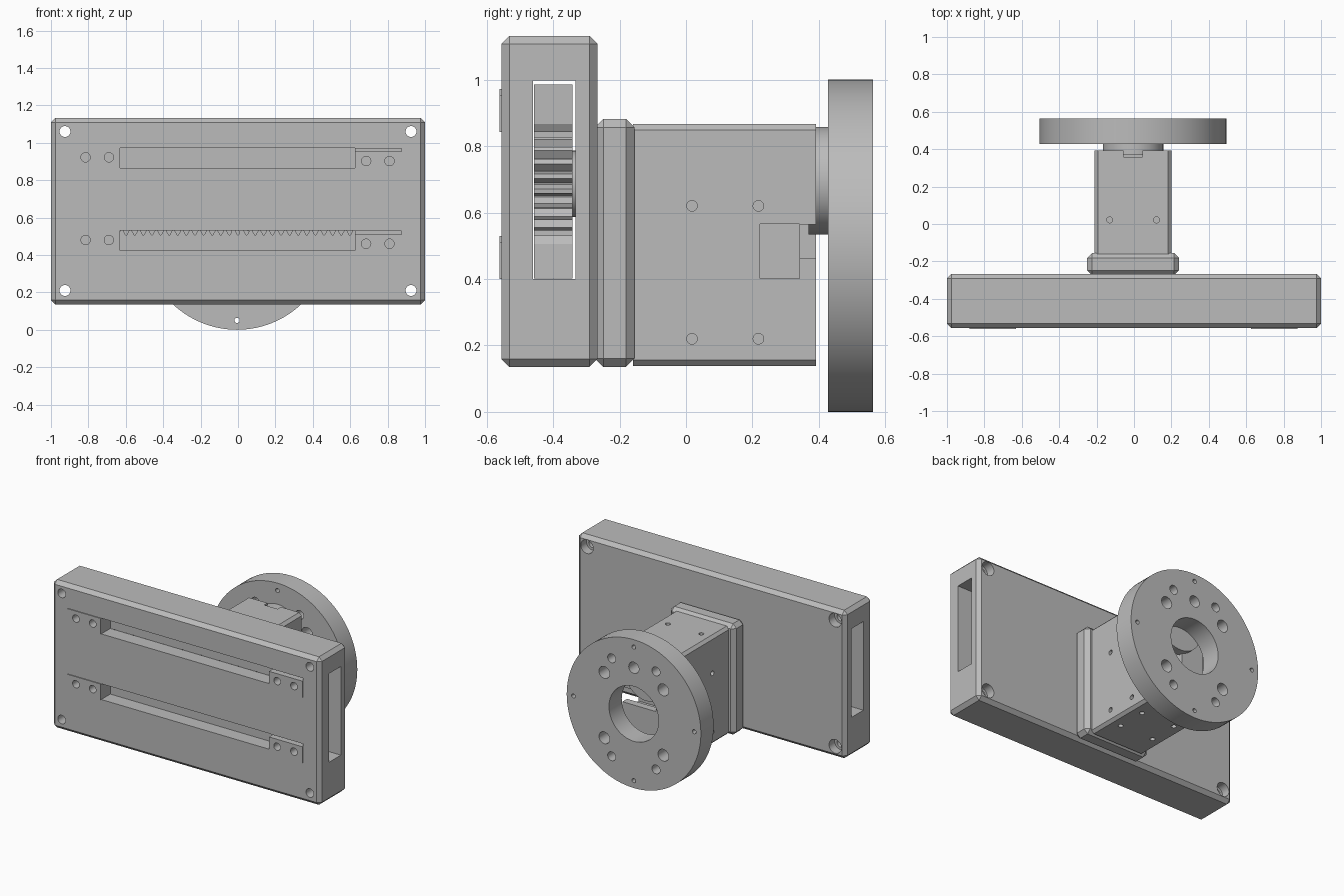
import bpy, bmesh, math
from mathutils import Matrix, Vector

if "Cube" in bpy.data.objects:
    bpy.data.objects.remove(bpy.data.objects["Cube"])

grey = bpy.data.materials.new("machined_grey")
grey.use_nodes = True
grey.diffuse_color = (0.5, 0.5, 0.5, 1)
grey.node_tree.nodes["Principled BSDF"].inputs["Base Color"].default_value = (0.5, 0.5, 0.5, 1)
CX = -0.005      # axis of the mount and flange
GEAR_Z = 0.687   # axis of the pinion
ROW_DROP = 0.442  # lower jaw row below the upper one


def add_box(bm, x, y, z, bevel=0, axis=None):
    """Box from three (low, high) ranges; bevels all edges or those along one axis."""
    centre = Vector([(a + b) / 2 for a, b in (x, y, z)])
    size = Vector([b - a for a, b in (x, y, z)])
    matrix = Matrix.Translation(centre) @ Matrix.Diagonal(size).to_4x4()
    verts = bmesh.ops.create_cube(bm, size=1, matrix=matrix)["verts"]
    if bevel:
        edges = {e for v in verts for e in v.link_edges}
        if axis is not None:
            edges = {e for e in edges if abs((e.verts[0].co - e.verts[1].co)[axis]) > 1e-4}
        bmesh.ops.bevel(bm, geom=list(edges), offset=bevel, segments=1, affect='EDGES')


def add_rod(bm, centre, radius, length, axis="y", sides=32):
    """Cylinder centred on a point, along x, y or z."""
    turn = {"x": Matrix.Rotation(math.pi / 2, 4, 'Y'), "y": Matrix.Rotation(math.pi / 2, 4, 'X'),
            "z": Matrix.Identity(4)}[axis]
    bmesh.ops.create_cone(bm, cap_ends=True, segments=sides, radius1=radius, radius2=radius,
                          depth=length, matrix=Matrix.Translation(centre) @ turn)


def finish(name, bm):
    mesh = bpy.data.meshes.new(name)
    bmesh.ops.recalc_face_normals(bm, faces=bm.faces)
    bm.to_mesh(mesh)
    bm.free()
    mesh.materials.append(grey)
    ob = bpy.data.objects.new(name, mesh)
    bpy.context.scene.collection.objects.link(ob)
    return ob


def cut(ob, bm):
    """Subtract the cutter shapes and bake the result."""
    cutter = finish("cutter", bm)
    cutter.hide_render = True
    mod = ob.modifiers.new("cut", 'BOOLEAN')
    mod.operation, mod.solver, mod.use_self, mod.object = 'DIFFERENCE', 'EXACT', True, cutter
    graph = bpy.context.evaluated_depsgraph_get()
    mesh = bpy.data.meshes.new_from_object(ob.evaluated_get(graph))
    ob.modifiers.clear()
    ob.data = mesh
    bpy.data.objects.remove(cutter)


def smooth(ob):
    bpy.ops.object.select_all(action='DESELECT')
    ob.select_set(True)
    bpy.context.view_layer.objects.active = ob
    bpy.ops.object.shade_smooth_by_angle(angle=math.radians(30))


def extrude_outline(name, points, y0, y1):
    """Prism along y from (x, z) outline points."""
    bm = bmesh.new()
    face = bm.faces.new([bm.verts.new((x, y0, z)) for x, z in points])
    new = bmesh.ops.extrude_face_region(bm, geom=[face], use_keep_orig=True)["geom"]
    bmesh.ops.translate(bm, verts=[v for v in new if isinstance(v, bmesh.types.BMVert)], vec=(0, y1 - y0, 0))
    return finish(name, bm)


# Gripper housing: chamfered block with a through channel, slots and bolt holes
bm = bmesh.new()
add_box(bm, (-1, 1), (-0.556, -0.267), (0.135, 1.132), 0.024)
housing = finish("housing", bm)
bm = bmesh.new()
add_box(bm, (-1.1, 1.1), (-0.46, -0.333), (0.4, 0.997))
for drop in (0, ROW_DROP):
    add_box(bm, (-0.63, 0.625), (-0.6, -0.44), (0.866 - drop, 0.972 - drop))
    add_box(bm, (0.62, 0.875), (-0.61, -0.52), (0.952 - drop, 0.97 - drop))
for x in (-0.925, 0.925):
    for z in (0.21, 1.06):
        add_rod(bm, (x, -0.4, z), 0.029, 0.6)
        add_rod(bm, (x, -0.267, z), 0.046, 0.12)
cut(housing, bm)

# Jaw plates with screw holes, just proud of the housing
for row, drop in (("upper", 0), ("lower", ROW_DROP)):
    for side, xs, zs, holes, hz in (("right", (-0.88, -0.63), (0.866, 0.972), (-0.815, -0.69), 0.922),
                                    ("left", (0.625, 0.875), (0.842, 0.952), (0.685, 0.81), 0.902)):
        bm = bmesh.new()
        add_box(bm, xs, (-0.562, -0.554), [z - drop for z in zs])
        plate = finish(f"{row}_{side}_jaw_plate", bm)
        bm, pocket = bmesh.new(), bmesh.new()
        for x in holes:
            for target in (bm, pocket):
                add_rod(target, (x, -0.55, hz - drop), 0.025, 0.1, sides=24)
        cut(plate, bm)
        cut(housing, pocket)
smooth(housing)

# Racks: toothed edges face the pinion
PITCH, TEETH = 0.046, 38
for name, back, root, tip in (("upper_rack", 0.985, 0.866, 0.842), ("lower_rack", 0.402, 0.506, 0.531)):
    start = -PITCH * TEETH / 2
    outline = [(start, back)]
    for i in range(TEETH):
        for step, z in ((0.05, root), (0.35, tip), (0.65, tip), (0.95, root)):
            outline.append((start + PITCH * (i + step), z))
    outline.append((-start, back))
    extrude_outline(name, outline, -0.458, -0.341)

# Pinion and its hub
COUNT = 24
outline = []
for i in range(COUNT):
    for step, r in ((0.05, 0.147), (0.35, 0.172), (0.65, 0.172), (0.95, 0.147)):
        a = math.tau * (i + step) / COUNT
        outline.append((CX + r * math.cos(a), GEAR_Z + r * math.sin(a)))
extrude_outline("pinion", outline, -0.458, -0.341)
bm = bmesh.new()
add_rod(bm, (CX, -0.3, GEAR_Z), 0.1, 0.12)
smooth(finish("pinion_hub", bm))

# Chamfered adapter behind the housing
bm = bmesh.new()
add_box(bm, (CX - 0.245, CX + 0.245), (-0.275, -0.155), (0.135, 0.882), 0.026)
finish("adapter_plate", bm)

# Motor block with side pocket, top notch and screw holes
bm = bmesh.new()
add_box(bm, (CX - 0.205, CX + 0.205), (-0.16, 0.392), (0.138, 0.866), 0.018, 1)
block = finish("motor_block", bm)
bm = bmesh.new()
add_box(bm, (CX - 0.05, 0.3), (0.222, 0.342), (0.402, 0.566))
add_box(bm, (CX - 0.045, 0.31), (0.33, 0.45), (0.462, 0.564))
add_box(bm, (CX - 0.05, CX + 0.05), (0.357, 0.45), (0.83, 0.9))
for y in (0.018, 0.218):
    for z in (0.22, 0.62):
        for x in (-0.205, 0.205):
            add_rod(bm, (CX + x, y, z), 0.016, 0.08, "x", 20)
    for x in (-0.125, 0.125):
        add_rod(bm, (CX + x, y, 0.138), 0.016, 0.08, "z", 20)
for x in (-0.125, 0.125):
    add_rod(bm, (CX + x, 0.022, 0.866), 0.016, 0.08, "z", 20)
cut(block, bm)
smooth(block)

# Output boss between the block and the flange
bm = bmesh.new()
add_rod(bm, (CX, 0.398, 0.696), 0.162, 0.058, sides=64)
smooth(finish("output_boss", bm))

# Round flange with centre bore and bolt pattern
bm = bmesh.new()
add_rod(bm, (CX, 0.495, 0.5), 0.5, 0.136, sides=96)
flange = finish("flange", bm)
bm = bmesh.new()
add_rod(bm, (CX, 0.495, 0.5), 0.185, 0.3, sides=64)
pattern = [(0, 0.31, 0.038)]
for sx in (-1, 1):
    for sz in (-1, 1):
        pattern += [(sx * 0.22, sz * 0.22, 0.04), (sx * 0.165, sz * 0.33, 0.03)]
    pattern += [(sx * 0.45, 0, 0.014), (0, sx * 0.45, 0.014)]
for x, z, r in pattern:
    add_rod(bm, (CX + x, 0.495, 0.5 + z), r, 0.3, sides=24)
cut(flange, bm)
smooth(flange)
